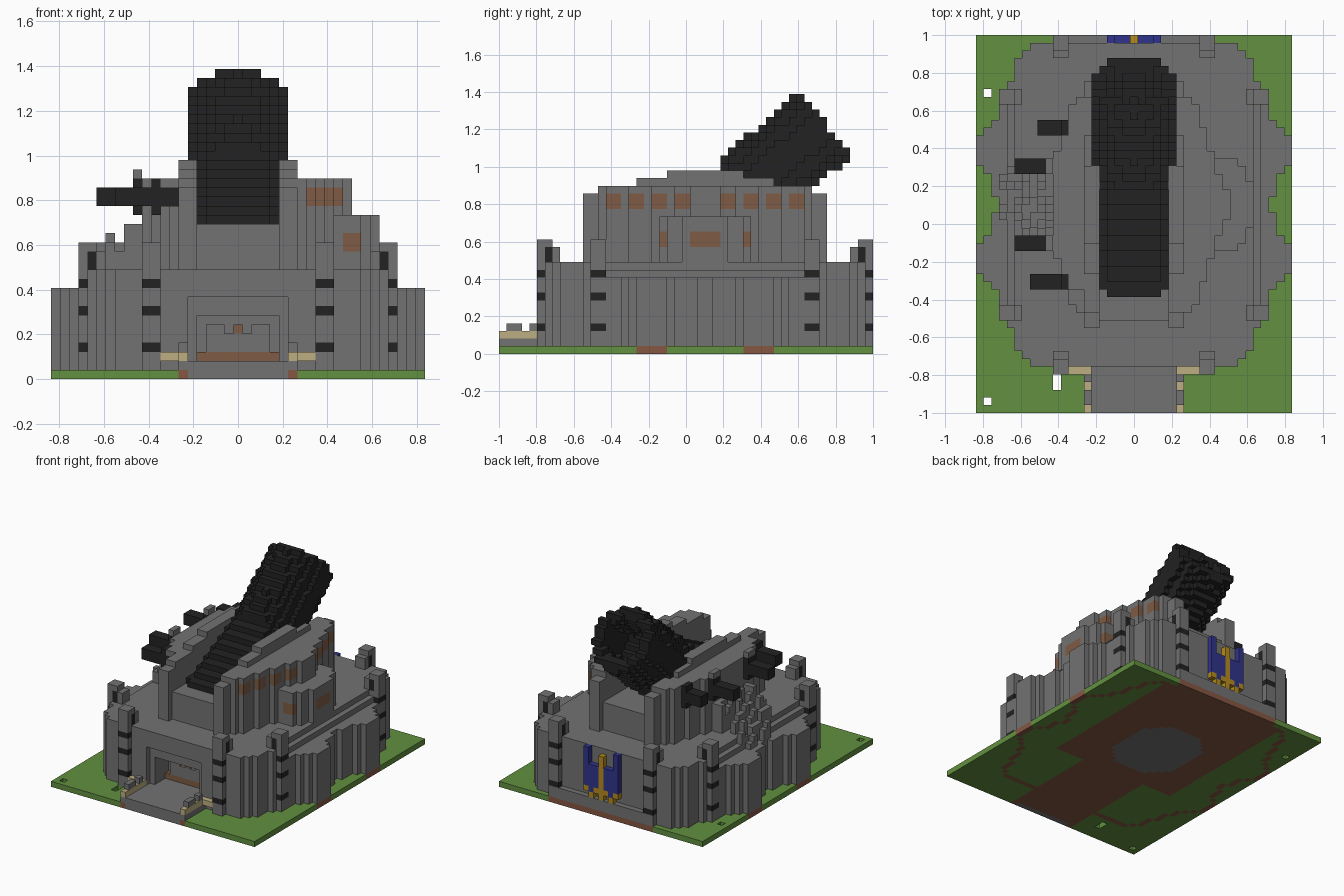
import bpy, bmesh, random
from mathutils import Vector

if "Cube" in bpy.data.objects:
    bpy.data.objects.remove(bpy.data.objects["Cube"], do_unlink=True)

V = 2 / 49          # block size
MID = 2.5           # fort is mirrored front to back about this row
random.seed(4)

COLOURS = {
    "stone": (0.17, 0.17, 0.17), "iron": (0.016, 0.016, 0.016),
    "grass": (0.122, 0.28, 0.051), "earth": (0.24, 0.095, 0.055),
    "window_brown": (0.21, 0.107, 0.058), "sand": (0.51, 0.42, 0.22),
    "banner_blue": (0.03, 0.034, 0.26), "gold": (0.46, 0.26, 0.013),
}
MATS = {}
for name, rgb in COLOURS.items():
    m = bpy.data.materials.new(name)
    m.use_nodes = True
    m.diffuse_color = (*rgb, 1)
    m.node_tree.nodes["Principled BSDF"].inputs["Base Color"].default_value = (*rgb, 1)
    MATS[name] = m
NAMES = list(COLOURS)

cells = {}          # (i, j, k) -> (part, colour)


def box(part, colour, xs, ys, zs):
    """Fill blocks over inclusive x and y ranges and a half-open z range."""
    for i in range(xs[0], xs[1] + 1):
        for j in range(ys[0], ys[1] + 1):
            for k in range(*zs):
                cells[i, j, k] = (part, colour)


def carve(xs, ys, zs):
    for i in range(xs[0], xs[1] + 1):
        for j in range(ys[0], ys[1] + 1):
            for k in range(*zs):
                cells.pop((i, j, k), None)


# Curtain wall half-widths, from the middle row outwards
WALL = [17, 18, 18, 18, 19, 20, 20, 20, 20, 19, 18, 17, 17, 16, 16, 16, 15, 15, 15, 14, 13]


def wall_width(j):
    return WALL[int(abs(j - MID))]


# Ground slab with earth patches underneath
for i in range(-20, 21):
    for j in range(-24, 25):
        inside = -18 <= j <= 23
        rim = inside and (abs(i) == wall_width(j) or (j in (-18, 23) and abs(i) < 14))
        colour = "grass"
        if rim or (abs(i) <= 12 and -5 <= j <= 22) or (abs(i) <= 6 and j < -4):
            colour = "earth"
        if j == 24 and abs(i) <= 10:
            colour = "earth"
        if ((i + 1) / 7) ** 2 + ((j - 5) / 8) ** 2 < 1 or (j == -24 and abs(i) <= 5):
            colour = "stone"
        box("ground", colour, (i, i), (j, j), (0, 1))
for hole in ((-19, 17), (-19, -23), (-10, -20), (-10, -21)):
    carve((hole[0],) * 2, (hole[1],) * 2, (0, 1))

# Curtain wall: side bastions are lower than the terrace
for j in range(-18, 24):
    d, w = abs(j - MID), wall_width(j)
    for i in range(-w, w + 1):
        top = 12
        if d < 13 and abs(i) > 15:
            top = 11 if abs(i) == 16 else 10
        box("curtain_wall", "stone", (i, i), (j, j), (1, top))
box("back_plinth", "stone", (-10, 10), (24, 24), (1, 3))

# Gate recess, inner wall and ramp
carve((-5, 5), (-18, -18), (2, 9))
carve((-4, 4), (-17, -14), (2, 7))
box("gate", "window_brown", (-4, 4), (-14, -14), (2, 3))
box("gate", "stone", (-3, 3), (-14, -14), (3, 5))
box("gate", "window_brown", (0, 0), (-14, -14), (5, 6))
for i in (-3, -2, 2, 3):
    box("gate", "stone", (i, i), (-14, -14), (5, 6))
box("ramp", "stone", (-5, 5), (-24, -19), (1, 2))
for s in (-1, 1):
    rail = (6 * s, 6 * s)
    box("ramp_rail", "stone", rail, (-24, -19), (1, 2))
    box("ramp_rail", "sand", rail, (-24, -19), (2, 3))
    for a, b in ((-23, -22), (-20, -20)):
        box("ramp_rail", "stone", rail, (a, b), (3, 4))
    box("ramp_rail", "sand", tuple(sorted((7 * s, 8 * s))), (-19, -19), (2, 3))

# Watch posts with iron bands, mirrored to all corners
BANDS = (3, 7, 10)


def flip(j, back):
    return 5 - j if back else j


for s in (-1, 1):
    for back in (False, True):
        xs = tuple(sorted((9 * s, 10 * s)))
        for j, top in ((-19, 15), (-18, 15), (-17, 14)):
            y = flip(j, back)
            box("end_post", "stone", xs, (y, y), (1, top))
            if j == -18:
                box("end_post", "iron", xs, (y, y), (12, 14))
            if j == -19:
                for k in BANDS:
                    box("end_post", "iron", xs, (y, y), (k, k + 1))
        ys = tuple(sorted((flip(-12, back), flip(-11, back))))
        for i, top in ((17, 15), (16, 15), (15, 14)):
            box("side_post", "stone", (i * s, i * s), ys, (1, top))
            if i == 16:
                box("side_post", "iron", (i * s, i * s), ys, (12, 14))
            if i == 17:
                for k in BANDS:
                    box("side_post", "iron", (i * s, i * s), ys, (k, k + 1))

# Keep: stepped ridges and curved outer walls around a central trench
box("keep_core", "stone", (-4, 4), (-12, 17), (12, 17))
for j in range(-13, 19):
    d = abs(j - MID)
    ridge = 24 if d < 5 else 23 if d < 9 else 22 if d < 14 else 21
    w = 12 if d < 2 else 11 - int((d - 1.5) // 3)
    for s in (-1, 1):
        for i in (5, 6):
            box("keep_ridge", "stone", (i * s, i * s), (j, j), (12, ridge))
        if d > 14:
            continue
        reach = min(w, 10) if s < 0 else w
        for i in range(7, reach + 1):
            top = 19 if s < 0 and j <= -9 else 22
            box("keep_wall", "stone", (i * s, i * s), (j, j), (12, top))
        if s > 0 and d > 2 and (d - 1.5) % 3 >= 1:
            box("keep_wall", "window_brown", (w, w), (j, j), (19, 21))

# Bay tower on the left flank
for j in range(-3, 9):
    d = abs(j - MID)
    w = 15 if d < 3 else 14 if d < 5 else 13
    box("bay", "stone", (7, w), (j, j), (10, 18))
    if d < 2:
        box("bay", "window_brown", (w, w), (j, j), (14, 16))
    elif d > 5:
        box("bay", "window_brown", (12, w), (j, j), (14, 16))

# Rubble heap on the right flank
for i in range(-17, -10):
    for j in range(-2, 8):
        if random.random() < 0.65:
            height = 12 + max(0, 17 + i) + random.randint(-2, 1)
            box("rubble", "stone", (i, i), (j, j), (10, min(17, height)))

# Small side guns with breech rings
for j, muzzle, ring in ((12, -12, -9), (7, -15, -11), (-3, -15, -11), (-8, -13, -9)):
    box("side_gun", "iron", (muzzle, ring + 2), (j, j + 1), (19, 21))
    box("side_gun", "iron", (ring, ring), (j, j + 1), (18, 22))
    if ring == -11:
        box("gun_cap", "stone", (ring, ring), (j, j + 1), (22, 23))

# Great gun: sloping breech, then a bored barrel pointing up and back
for j in range(-9, 9):
    top = 18 + (j + 9) // 2
    for i in range(-4, 5):
        edge = abs(i) == 4
        if not (edge and j == -9):
            box("great_gun_breech", "iron", (i, i), (j, j), (17, max(18, top - edge)))
AXIS = Vector((0, 0.774, 0.633))
MUZZLE = Vector((0, 18, 29.8))
for i in range(-5, 6):
    for j in range(2, 24):
        for k in range(17, 34):
            p = Vector((i, j, k + 0.5)) - MUZZLE
            t = p.dot(AXIS)
            r = (p - AXIS * t).length
            if -14 <= t <= 0.5 and r <= 5.4 and not (t > -7 and r < 3.7):
                cells[i, j, k] = ("great_gun_barrel", "iron")

# Banner on the back wall
for s in (-1, 1):
    for i, low, high in ((1, 4, 9), (2, 3, 9), (3, 4, 12)):
        box("banner", "banner_blue", (i * s, i * s), (24, 24), (low, high))
        box("banner", "gold", (i * s, i * s), (24, 24), (low, low + 1))
box("banner", "gold", (0, 0), (24, 24), (3, 11))

# Turn blocks into one mesh per part, keeping only exposed faces
DIRS = [Vector(s * c for c in a) for a in ((1, 0, 0), (0, 1, 0), (0, 0, 1)) for s in (1, -1)]
parts = {}
for cell, (part, colour) in cells.items():
    parts.setdefault(part, []).append((cell, colour))
for part, blocks in parts.items():
    bm = bmesh.new()
    for cell, colour in blocks:
        c = Vector(cell)
        for n in DIRS:
            if tuple(int(q) for q in c + n) in cells:
                continue
            u = Vector((n.y, n.z, n.x))
            w = n.cross(u)
            mid = c + n / 2 + Vector((0, 0, 0.5))
            corners = [mid + (u * a + w * b) / 2 for a, b in ((-1, -1), (1, -1), (1, 1), (-1, 1))]
            f = bm.faces.new([bm.verts.new(q * V) for q in corners])
            f.material_index = NAMES.index(colour)
    bmesh.ops.remove_doubles(bm, verts=bm.verts, dist=V / 100)
    mesh = bpy.data.meshes.new(part)
    bm.to_mesh(mesh)
    bm.free()
    for name in NAMES:
        mesh.materials.append(MATS[name])
    bpy.context.collection.objects.link(bpy.data.objects.new(part, mesh))
